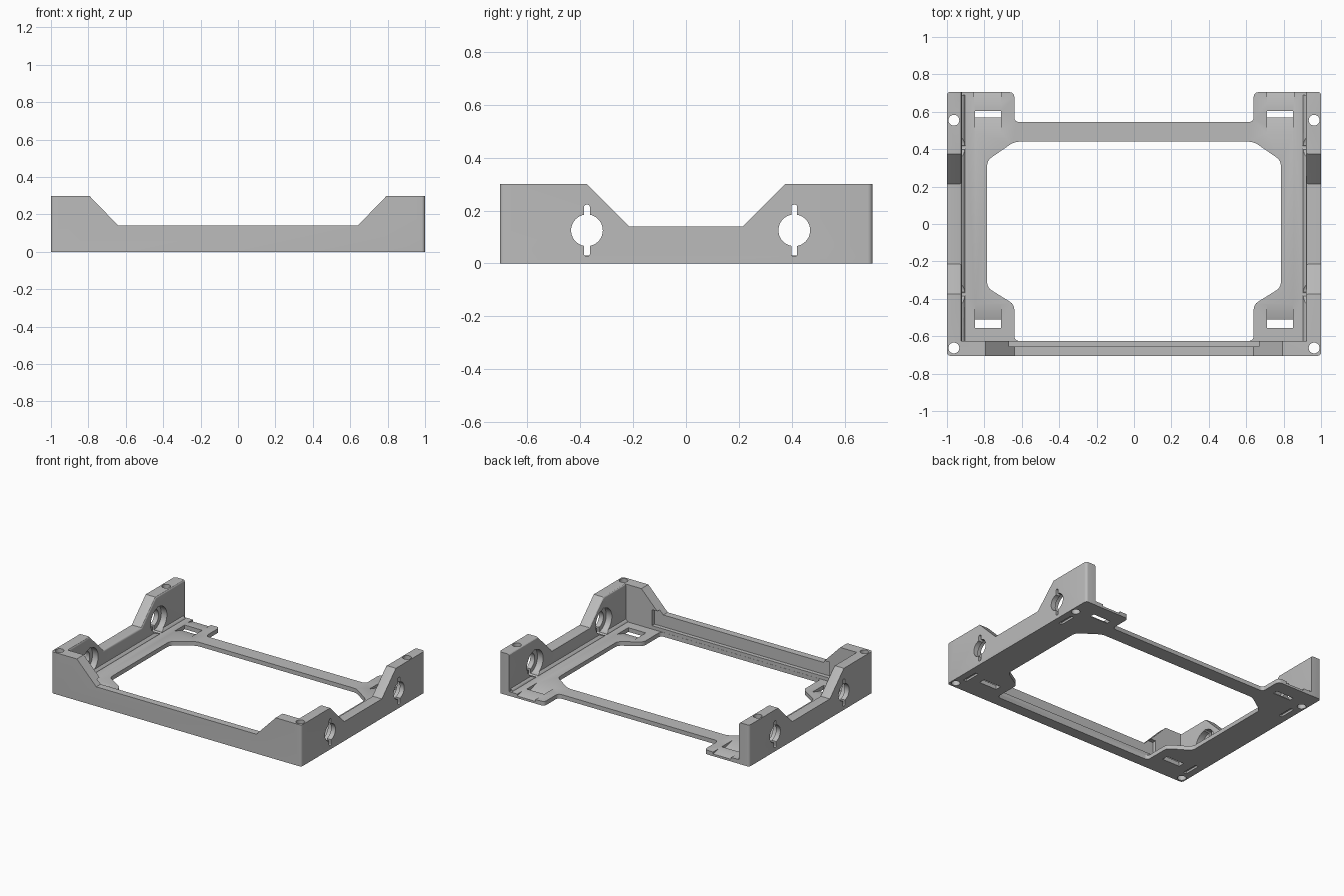
import bpy, bmesh, math
from mathutils import Vector

if "Cube" in bpy.data.objects:
    bpy.data.objects.remove(bpy.data.objects["Cube"])

grey = bpy.data.materials.new("light_grey_plastic")
grey.use_nodes = True
grey.diffuse_color = (0.5, 0.5, 0.5, 1)
grey.node_tree.nodes["Principled BSDF"].inputs["Base Color"].default_value = (0.5, 0.5, 0.5, 1)


def prism(name, pts, axis, lo, hi, rounding=0):
    """Extrude a 2D profile along an axis, optionally rounding its corners."""
    def place(p, d):
        return {"x": (d, p[0], p[1]), "y": (p[0], d, p[1]), "z": (p[0], p[1], d)}[axis]
    bm = bmesh.new()
    face = bm.faces.new([bm.verts.new(place(p, lo)) for p in pts])
    ext = bmesh.ops.extrude_face_region(bm, geom=[face])["geom"]
    shift = Vector(place((0, 0), hi - lo))
    bmesh.ops.translate(bm, vec=shift, verts=[v for v in ext if isinstance(v, bmesh.types.BMVert)])
    if rounding:
        along = [e for e in bm.edges
                 if abs((e.verts[0].co - e.verts[1].co).dot(shift)) > 1e-6]
        bmesh.ops.bevel(bm, geom=along, offset=rounding, segments=4, profile=0.5, affect='EDGES')
    bmesh.ops.recalc_face_normals(bm, faces=bm.faces[:])
    mesh = bpy.data.meshes.new(name)
    bm.to_mesh(mesh)
    bm.free()
    mesh.materials.append(grey)
    ob = bpy.data.objects.new(name, mesh)
    bpy.context.collection.objects.link(ob)
    return ob


def box(name, x0, x1, y0, y1, z0, z1):
    return prism(name, [(x0, y0), (x1, y0), (x1, y1), (x0, y1)], "z", z0, z1)


def circle(u, v, r, n=40):
    return [(u + r * math.cos(2 * math.pi * i / n), v + r * math.sin(2 * math.pi * i / n))
            for i in range(n)]


def mirrored(pts):
    return pts + [(-u, v) for u, v in reversed(pts)]


def combine(target, tool, operation):
    mod = target.modifiers.new(operation.lower(), 'BOOLEAN')
    mod.operation, mod.object, mod.solver = operation, tool, 'EXACT'
    bpy.context.view_layer.update()
    result = bpy.data.meshes.new_from_object(
        target.evaluated_get(bpy.context.evaluated_depsgraph_get()))
    target.modifiers.clear()
    target.data = result
    bpy.data.objects.remove(tool)


def span(s, a, b):
    return min(s * a, s * b), max(s * a, s * b)


# Thin floor with two rear tabs and a large chamfered opening
frame = prism("mounting_frame", mirrored([(1.02, -0.72), (1.02, 0.705), (0.64, 0.705), (0.64, 0.545)]),
              "z", -0.02, 0.03, 0.025)
combine(frame, prism("opening", mirrored([(0.64, -0.625), (0.64, -0.43), (0.785, -0.34),
                                          (0.785, 0.34), (0.64, 0.44)]), "z", -0.1, 0.1, 0.025),
        'DIFFERENCE')

# Side walls with raised ends and softened inner edges, plus fillets at the floor
side_profile = [(-0.72, -0.02), (-0.72, 0.3), (-0.375, 0.3), (-0.215, 0.14),
                (0.215, 0.14), (0.375, 0.3), (0.72, 0.3), (0.72, -0.02)]
for s in (-1, 1):
    wall = prism("side_wall", side_profile, "x", *span(s, 0.92, 1.02))
    bm = bmesh.new()
    bm.from_mesh(wall.data)
    inner = [e for e in bm.edges
             if all(abs(v.co.x) < 0.95 and v.co.z > 0.1 for v in e.verts)]
    bmesh.ops.bevel(bm, geom=inner, offset=0.012, segments=3, profile=0.5, affect='EDGES')
    bm.to_mesh(wall.data)
    bm.free()
    combine(frame, wall, 'UNION')
    combine(frame, prism("floor_fillet", [(s * 0.93, 0.02), (s * 0.9, 0.02), (s * 0.905, 0.034),
                                          (s * 0.916, 0.045), (s * 0.93, 0.05)],
                         "y", -0.66, 0.69), 'UNION')

# Front wall with raised ends and a long ledge on the inside
front = prism("front_wall", mirrored([(1.01, -0.02), (1.01, 0.3), (0.795, 0.3), (0.64, 0.14)]),
              "y", -0.72, -0.626)
combine(front, box("ledge_groove", -0.71, 0.71, -0.655, -0.6, 0.055, 0.17), 'DIFFERENCE')
combine(frame, front, 'UNION')

# Rounded outer envelope
combine(frame, prism("envelope", [(-1, -0.705), (1, -0.705), (1, 0.706), (-1, 0.706)],
                     "z", 0, 0.5, 0.018), 'INTERSECT')

for s in (-1, 1):
    # Keyed side holes with wide inner recesses
    for y in (-0.375, 0.41):
        combine(frame, prism("side_hole", circle(y, 0.125, 0.06), "x", *span(s, 0.9, 1.1)), 'DIFFERENCE')
        combine(frame, prism("key_slot", [(y - 0.011, 0.027), (y + 0.011, 0.027),
                                          (y + 0.011, 0.222), (y - 0.011, 0.222)],
                             "x", *span(s, 0.9, 1.1), 0.008), 'DIFFERENCE')
        combine(frame, prism("recess", circle(y, 0.125, 0.092), "x", *span(s, 0.88, 0.965)), 'DIFFERENCE')
    # Vertical screw holes at the corners
    for y in (-0.663, 0.555):
        combine(frame, prism("screw_hole", circle(s * 0.963, y, 0.029, 24), "z", -0.1, 0.5), 'DIFFERENCE')
    # Ramped strap slots through the floor
    for y, thru, ramp in ((-0.555, -0.51, -0.425), (0.605, 0.57, 0.485)):
        combine(frame, prism("strap_slot", [(y, -0.01), (thru, -0.01), (thru, 0.006),
                                            (ramp, 0.031), (ramp, 0.05), (y, 0.05)],
                             "x", *span(s, 0.71, 0.85)), 'DIFFERENCE')
    # Sloped notch at the rear edge of each tab
    combine(frame, prism("rear_notch", [(0.645, 0.0305), (0.72, 0.012), (0.72, 0.05), (0.645, 0.05)],
                         "x", *span(s, 0.71, 0.855)), 'DIFFERENCE')
    # Shallow slots under the side walls
    for y in (-0.54, 0.43):
        x0, x1 = span(s, 0.925, 0.95)
        combine(frame, box("under_slot", x0, x1, y - 0.06, y + 0.06, -0.01, 0.015), 'DIFFERENCE')

for face in frame.data.polygons:
    face.material_index = 0
bpy.ops.object.select_all(action='DESELECT')
frame.select_set(True)
bpy.context.view_layer.objects.active = frame
bpy.ops.object.shade_smooth_by_angle(angle=math.radians(30))
